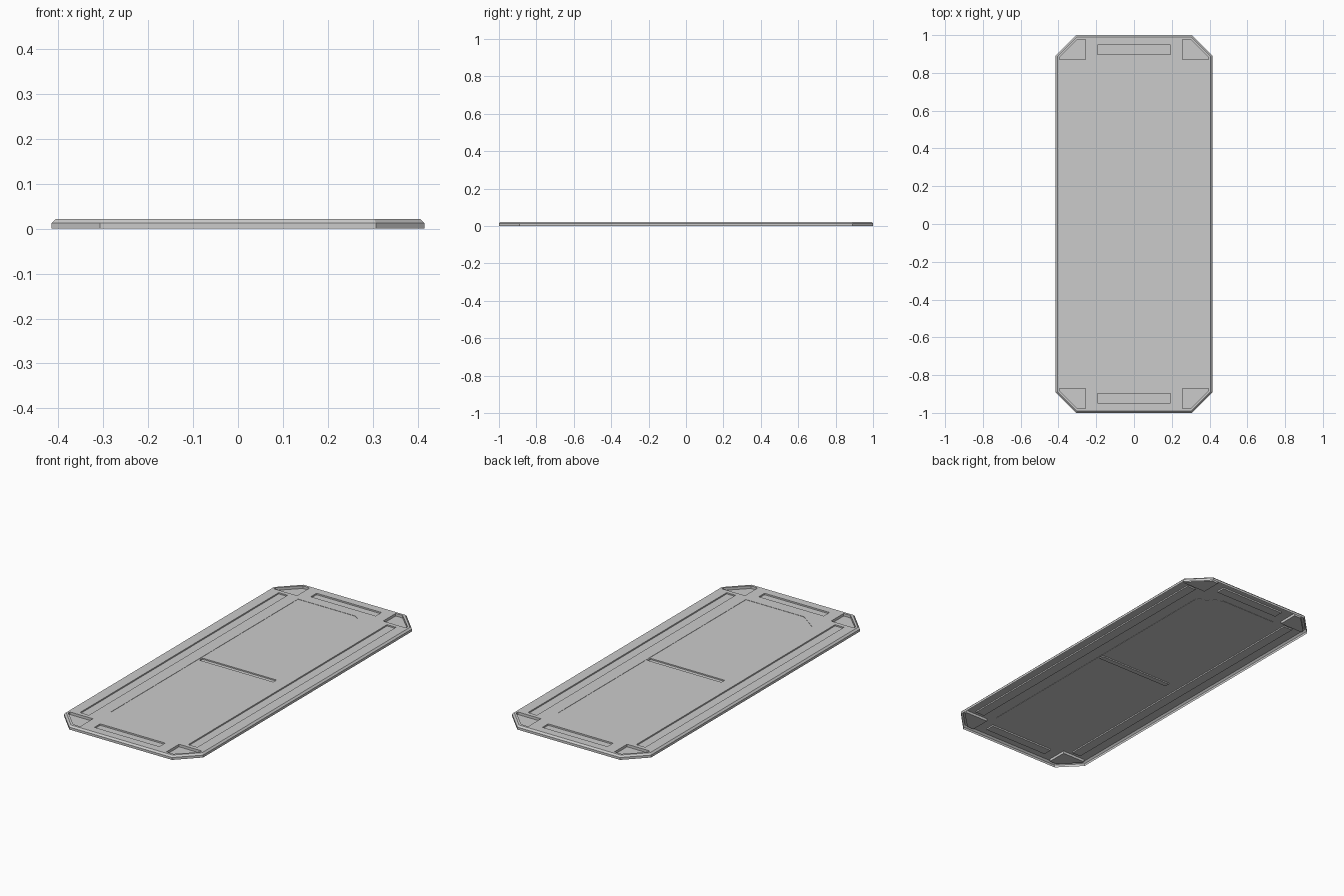
import bpy, bmesh
from mathutils import Vector

if "Cube" in bpy.data.objects:
    bpy.data.objects.remove(bpy.data.objects["Cube"])

TOP = 0.022
bm = bmesh.new()


def ring(pts, z):
    return [bm.verts.new((x, y, z)) for x, y in pts]


def walls(a, b):
    n = len(a)
    for i in range(n):
        j = (i + 1) % n
        bm.faces.new((a[i], a[j], b[j], b[i]))


def get_edge(a, b):
    return bm.edges.get((a, b)) or bm.edges.new((a, b))


def fill(*loops):
    # flat surface bounded by the first loop, with the others as holes
    edges = [get_edge(l[i], l[(i + 1) % len(l)])
             for l in loops for i in range(len(l))]
    bmesh.ops.triangle_fill(bm, use_beauty=True, edges=edges, normal=Vector((0, 0, 1)))


def rect(x0, x1, y0, y1):
    return [(x0, y0), (x1, y0), (x1, y1), (x0, y1)]


def octagon(x, y, cx, cy):
    return [(-cx, -y), (cx, -y), (x, -cy), (x, cy),
            (cx, y), (-cx, y), (-x, cy), (-x, -cy)]


def mirrored(pts, sx, sy):
    p = [(sx * x, sy * y) for x, y in pts]
    return p if sx * sy > 0 else p[::-1]


# Outer shell: vertical side and sloped top edge, open underneath
base = ring(octagon(0.415, 1.0, 0.307, 0.89), 0)
shoulder = ring(octagon(0.415, 1.0, 0.307, 0.89), 0.013)
rim = ring(octagon(0.406, 0.991, 0.303, 0.886), TOP)
walls(base, shoulder)
walls(shoulder, rim)

# Recesses in the top: side channels, end slots and corner pockets
corner = [(0.257, 0.87), (0.394, 0.87), (0.394, 0.884), (0.298, 0.978), (0.257, 0.978)]
recesses = []
for s in (1, -1):
    recesses.append((mirrored(rect(0.297, 0.35, -0.847, 0.847), s, 1), 0.007))
    recesses.append((mirrored(rect(-0.194, 0.194, 0.898, 0.947), 1, s), 0.008))
    for t in (1, -1):
        recesses.append((mirrored(corner, s, t), 0.014))

holes = []
for pts, depth in recesses:
    upper, floor = ring(pts, TOP), ring(pts, TOP - depth)
    walls(upper, floor)
    fill(floor)
    holes.append(upper)

# Shallow central panel with two opposite clipped corners
panel = [(-0.23, -0.755), (-0.12, -0.835), (0.227, -0.835),
         (0.227, 0.765), (0.11, 0.84), (-0.23, 0.84)]
p_up, p_low = ring(panel, TOP), ring(panel, TOP - 0.0015)
walls(p_up, p_low)
holes.append(p_up)

# Cross groove in the middle of the panel
g = rect(-0.222, 0.22, -0.013, 0.015)
g_up, g_low = ring(g, TOP - 0.0015), ring(g, TOP - 0.008)
walls(g_up, g_low)
fill(g_low)
fill(p_low, g_up)
fill(rim, *holes)

# Consistent outward normals
bmesh.ops.recalc_face_normals(bm, faces=bm.faces[:])
bm.normal_update()
if sum(f.normal.z * f.calc_area() for f in bm.faces) < 0:
    bmesh.ops.reverse_faces(bm, faces=bm.faces[:])

mesh = bpy.data.meshes.new("panel_plate")
bm.to_mesh(mesh)
bm.free()
obj = bpy.data.objects.new("panel_plate", mesh)
bpy.context.collection.objects.link(obj)
